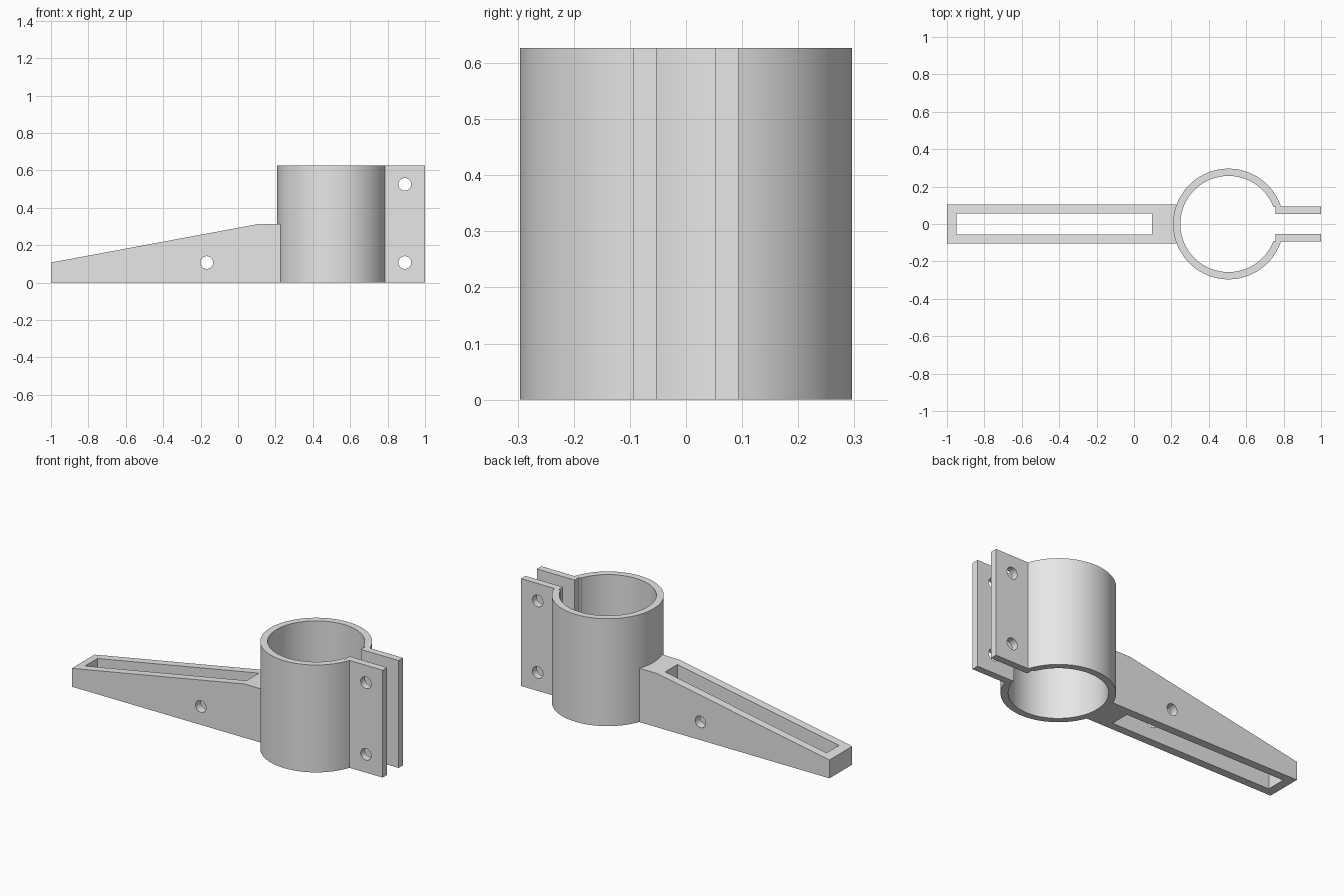
import bpy, bmesh
from math import pi, sin, cos, asin, sqrt, radians
from mathutils import Vector, Matrix

cube = bpy.data.objects.get("Cube")
if cube:
    bpy.data.objects.remove(cube, do_unlink=True)

GREY = (0.8, 0.8, 0.8, 1)
mat = bpy.data.materials.new("plain grey")
mat.use_nodes = True
mat.diffuse_color = GREY
mat.node_tree.nodes["Principled BSDF"].inputs["Base Color"].default_value = GREY

CX, R_OUT, R_IN, HEIGHT = 0.505, 0.296, 0.257, 0.627
GAP, LUG_OUT = 0.053, 0.094
ARM_HALF = 0.105
HOLE_R = 0.034


def prism(name, points, direction):
    """Extrude a flat outline of 3D points along a direction."""
    bm = bmesh.new()
    face = bm.faces.new([bm.verts.new(p) for p in points])
    moved = bmesh.ops.extrude_face_region(bm, geom=[face])["geom"]
    verts = [g for g in moved if isinstance(g, bmesh.types.BMVert)]
    bmesh.ops.translate(bm, verts=verts, vec=Vector(direction))
    bmesh.ops.recalc_face_normals(bm, faces=bm.faces)
    mesh = bpy.data.meshes.new(name)
    bm.to_mesh(mesh)
    bm.free()
    ob = bpy.data.objects.new(name, mesh)
    bpy.context.collection.objects.link(ob)
    mesh.materials.append(mat)
    return ob


def circle(x, r, n, z):
    return [(x + r * cos(2 * pi * i / n), r * sin(2 * pi * i / n), z) for i in range(n)]


def bore(x, z):
    """Sideways round cutter for a bolt hole."""
    pts = [(x + p[0], -0.5, z + p[1]) for p in circle(0, HOLE_R, 32, 0)]
    return prism("bolt_hole_cutter", pts, (0, 1, 0))


def cut(ob, cutters):
    for c in cutters:
        mod = ob.modifiers.new("cut", "BOOLEAN")
        mod.operation = "DIFFERENCE"
        mod.solver = "EXACT"
        mod.object = c
    bpy.context.view_layer.update()
    graph = bpy.context.evaluated_depsgraph_get()
    mesh = bpy.data.meshes.new_from_object(ob.evaluated_get(graph))
    ob.modifiers.clear()
    ob.data = mesh
    for c in cutters:
        bpy.data.objects.remove(c, do_unlink=True)


def smooth(ob):
    bpy.ops.object.select_all(action="DESELECT")
    ob.select_set(True)
    bpy.context.view_layer.objects.active = ob
    bpy.ops.object.shade_smooth_by_angle(angle=radians(30))


def arc(r, start, n=96):
    """Arc around the collar from the left lug round to the right lug."""
    return [(CX + r * cos(a), r * sin(a), 0)
            for a in (start + (2 * pi - 2 * start) * i / n for i in range(n + 1))]


# Split collar with its two clamping lugs, one continuous outline
step_x = CX + 0.252
outer = arc(R_OUT, asin(LUG_OUT / R_OUT))
inner = arc(R_IN, asin(LUG_OUT / R_IN))
outline = outer + [(1, -LUG_OUT, 0), (1, -GAP, 0), (step_x, -GAP, 0), (step_x, -LUG_OUT + 0.001, 0)]
outline += inner[::-1]
outline += [(step_x, LUG_OUT - 0.001, 0), (step_x, GAP, 0), (1, GAP, 0), (1, LUG_OUT, 0)]
collar = prism("clamp_collar", outline, (0, 0, HEIGHT))
cut(collar, [bore(0.892, 0.107), bore(0.892, 0.525)])
smooth(collar)

# Tapered arm, slotted through and trimmed to the collar's curve
side = [(-1, 0), (-1, 0.107), (0.115, 0.314), (0.3, 0.314), (0.3, 0)]
arm = prism("tapered_arm", [(x, -ARM_HALF, z) for x, z in side], (0, 2 * ARM_HALF, 0))
slot = prism("slot_cutter",
             [(x, y, -0.2) for x, y in ((-0.948, -0.057), (0.095, -0.057), (0.095, 0.057), (-0.948, 0.057))],
             (0, 0, 1))
trim = prism("collar_trim_cutter", circle(CX, R_OUT - 0.001, 128, -0.2), (0, 0, 1))
cut(arm, [slot, trim, bore(-0.167, 0.107)])
smooth(arm)
